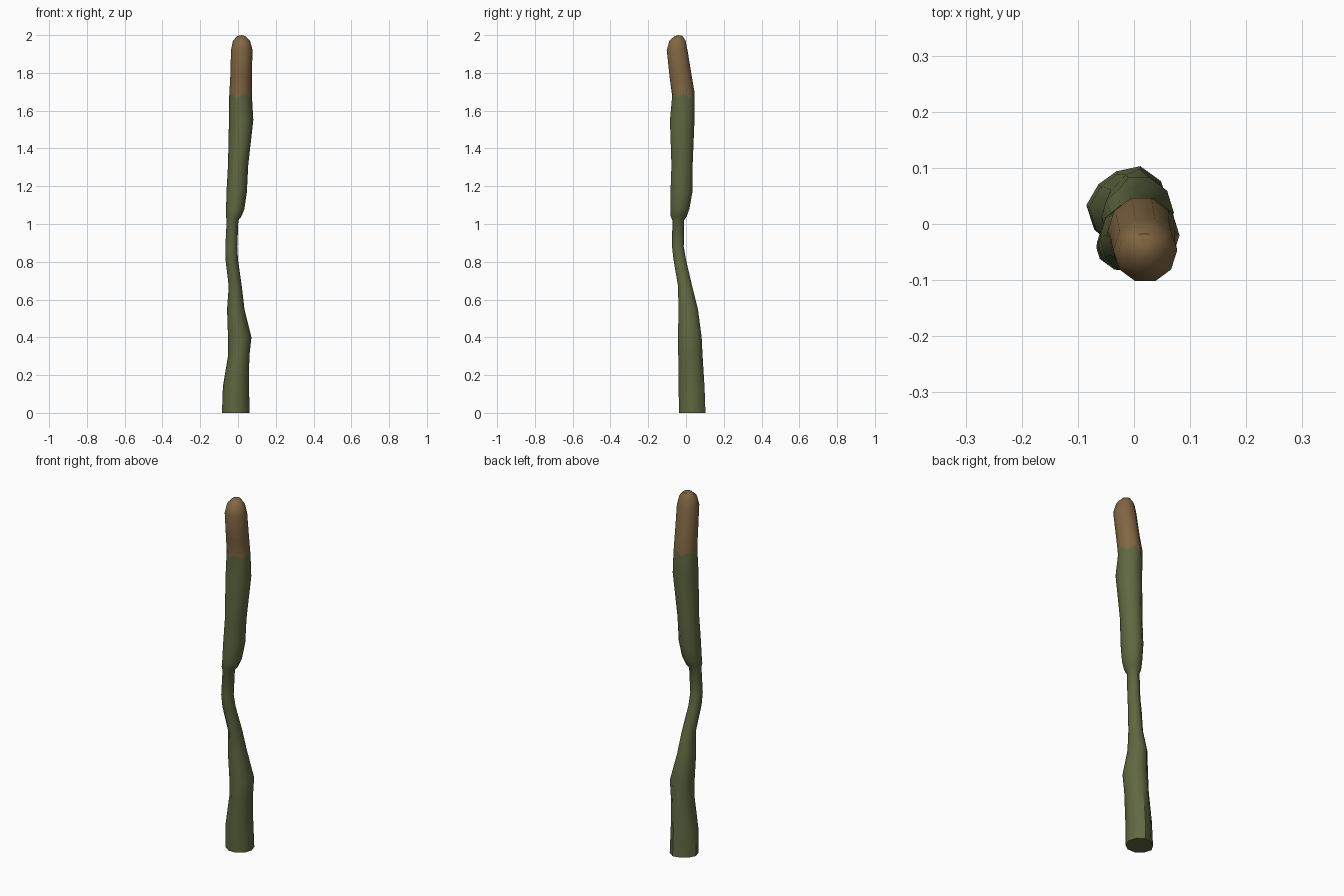
import bpy, bmesh, math

if "Cube" in bpy.data.objects:
    bpy.data.objects.remove(bpy.data.objects["Cube"])

SIDES = 10

def material(name, rgb):
    m = bpy.data.materials.new(name)
    m.diffuse_color = (*rgb, 1)
    m.use_nodes = True
    m.node_tree.nodes["Principled BSDF"].inputs["Base Color"].default_value = m.diffuse_color
    return m

green = material("stalk green", (0.114, 0.138, 0.053))
brown = material("tip brown", (0.22, 0.133, 0.055))

# Cross-section limits up the stalk: z, x min, x max, y min, y max
RINGS = [
    (0.00, -0.085, 0.062, -0.036, 0.103),
    (0.14, -0.080, 0.058, -0.040, 0.098),
    (0.30, -0.053, 0.060, -0.041, 0.088),
    (0.40, -0.053, 0.071, -0.042, 0.083),
    (0.55, -0.058, 0.034, -0.040, 0.063),
    (0.67, -0.049, 0.020, -0.042, 0.033),
    (0.81, -0.066, 0.000, -0.066, 0.000),
    (0.88, -0.067, -0.004, -0.074, -0.012),
    (1.02, -0.060, 0.002, -0.072, -0.010),
    (1.04, -0.064, 0.018, -0.081, 0.004),
    (1.08, -0.063, 0.034, -0.082, 0.018),
    (1.17, -0.061, 0.047, -0.082, 0.034),
    (1.31, -0.053, 0.054, -0.077, 0.035),
    (1.55, -0.048, 0.081, -0.085, 0.045),
    (1.68, -0.047, 0.073, -0.072, 0.046),
    (1.78, -0.041, 0.073, -0.087, 0.031),
    (1.92, -0.037, 0.077, -0.102, 0.008),
    (1.97, -0.027, 0.064, -0.088, -0.002),
    (1.995, -0.004, 0.040, -0.060, -0.018),
]
SEAM = 14  # ring where the green stalk meets the brown tip

bm = bmesh.new()
loops = []
for n, (z, x0, x1, y0, y1) in enumerate(RINGS):
    loop = []
    for i in range(SIDES):
        a = 2 * math.pi * i / SIDES
        # the foot is flattened on its back left corner
        k = 0.87 if z < 0.2 and i in (3, 4) else 1.0
        x = (x0 + x1) / 2 + k * (x1 - x0) / 2 * math.cos(a)
        y = (y0 + y1) / 2 + k * (y1 - y0) / 2 * math.sin(a) / math.sin(math.radians(72))
        dz = 0.012 * (-1) ** i if n == SEAM else 0  # jagged colour seam
        loop.append(bm.verts.new((x, y, z + dz)))
    loops.append(loop)

# Side walls, brown above the seam
for n in range(len(loops) - 1):
    for i in range(SIDES):
        j = (i + 1) % SIDES
        f = bm.faces.new((loops[n][i], loops[n][j], loops[n + 1][j], loops[n + 1][i]))
        f.material_index = int(n >= SEAM)

# Flat foot and rounded crown
bm.faces.new(loops[0][::-1])
crown = bm.verts.new((0.018, -0.039, 2.0))
for i in range(SIDES):
    f = bm.faces.new((loops[-1][i], loops[-1][(i + 1) % SIDES], crown))
    f.material_index = 1
bm.normal_update()

mesh = bpy.data.meshes.new("plant_stalk")
bm.to_mesh(mesh)
bm.free()
mesh.materials.append(green)
mesh.materials.append(brown)
stalk = bpy.data.objects.new("plant_stalk", mesh)
bpy.context.collection.objects.link(stalk)
bpy.context.view_layer.objects.active = stalk
stalk.select_set(True)
bpy.ops.object.shade_smooth_by_angle(angle=math.radians(40))
